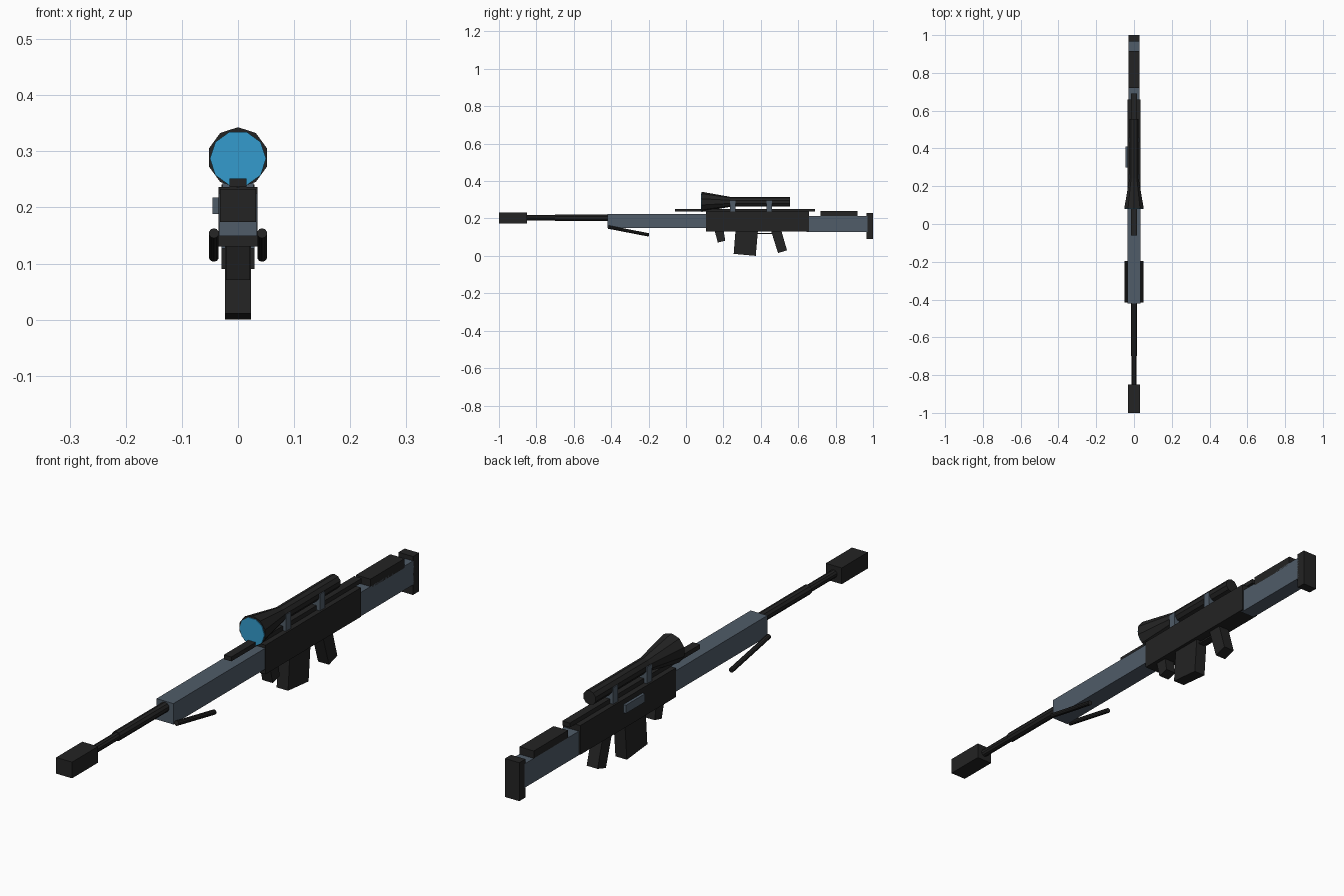
import bpy, bmesh, math
from mathutils import Vector

cube = bpy.data.objects.get("Cube")
if cube:
    bpy.data.objects.remove(cube, do_unlink=True)


def material(name, rgb):
    m = bpy.data.materials.new(name)
    m.use_nodes = True
    m.diffuse_color = (*rgb, 1)
    m.node_tree.nodes["Principled BSDF"].inputs["Base Color"].default_value = (*rgb, 1)
    return m


BLACK = material("matte black", (0.017, 0.017, 0.017))
SLATE = material("slate grey", (0.08, 0.107, 0.14))
BLUE = material("lens blue", (0.034, 0.33, 0.61))


def finish(name, bm, mat):
    bmesh.ops.recalc_face_normals(bm, faces=bm.faces)
    mesh = bpy.data.meshes.new(name)
    bm.to_mesh(mesh)
    bm.free()
    mesh.materials.append(mat)
    obj = bpy.data.objects.new(name, mesh)
    bpy.context.collection.objects.link(obj)
    return obj


def prism(name, outline, x0, x1, mat):
    """Extrude a side outline of (y, z) points from x0 to x1."""
    bm = bmesh.new()
    face = bm.faces.new([bm.verts.new((x0, y, z)) for y, z in outline])
    new = bmesh.ops.extrude_face_region(bm, geom=[face])["geom"]
    for v in new:
        if isinstance(v, bmesh.types.BMVert):
            v.co.x = x1
    return finish(name, bm, mat)


def box(name, half, y0, y1, z0, z1, mat):
    return prism(name, [(y0, z0), (y1, z0), (y1, z1), (y0, z1)], -half, half, mat)


def tube(name, start, end, r0, r1, mat, sides=10, turn=0.0):
    """Cylinder or cone between two points, with a corner at the top."""
    start, end = Vector(start), Vector(end)
    axis = (end - start).normalized()
    side = Vector((1, 0, 0))
    up = side.cross(axis)
    bm = bmesh.new()
    rings = []
    for p, r in ((start, r0), (end, r1)):
        angles = [math.tau * i / sides + turn for i in range(sides)]
        rings.append([bm.verts.new(p + r * (side * math.sin(a) + up * math.cos(a))) for a in angles])
    for i in range(sides):
        j = (i + 1) % sides
        bm.faces.new((rings[0][i], rings[0][j], rings[1][j], rings[1][i]))
    for ring in rings:
        bm.faces.new(ring)
    return finish(name, bm, mat)


# Barrel and muzzle
box("muzzle_brake", 0.032, -1.0, -0.85, 0.174, 0.233, BLACK)
tube("barrel", (0, -0.86, 0.204), (0, -0.41, 0.204), 0.014, 0.014, BLACK)
tube("barrel_sleeve", (0, -0.7, 0.204), (0, -0.41, 0.204), 0.018, 0.018, BLACK)

# Main body
box("handguard", 0.034, -0.42, 0.12, 0.149, 0.225, SLATE)
box("receiver", 0.035, 0.108, 0.658, 0.13, 0.236, BLACK)
box("top_rail", 0.015, -0.06, 0.69, 0.236, 0.252, BLACK)
prism("ejection_port", [(0.3, 0.188), (0.41, 0.188), (0.41, 0.218), (0.3, 0.218)], -0.045, -0.03, SLATE)

# Stock
box("stock", 0.029, 0.645, 0.97, 0.127, 0.214, SLATE)
box("cheek_rest", 0.029, 0.72, 0.917, 0.207, 0.241, BLACK)
box("butt_pad", 0.029, 0.965, 1.0, 0.09, 0.23, BLACK)

# Scope
tube("scope_tube", (0, 0.22, 0.289), (0, 0.555, 0.289), 0.026, 0.026, BLACK)
tube("scope_bell", (0, 0.083, 0.289), (0, 0.24, 0.289), 0.054, 0.026, BLACK)
tube("scope_lens", (0, 0.08, 0.287), (0, 0.085, 0.287), 0.05, 0.05, BLUE, turn=math.pi / 10)
for name, y in (("front", 0.25), ("rear", 0.445)):
    box(name + "_scope_mount", 0.028, y - 0.014, y + 0.014, 0.235, 0.296, SLATE)

# Parts below the receiver
prism("magazine", [(0.265, 0.14), (0.385, 0.14), (0.373, 0.0), (0.255, 0.011)], -0.023, 0.023, BLACK)
prism("front_grip", [(0.152, 0.14), (0.2, 0.14), (0.21, 0.081), (0.17, 0.071)], -0.021, 0.021, BLACK)
prism("pistol_grip", [(0.453, 0.14), (0.508, 0.14), (0.54, 0.03), (0.492, 0.015)], -0.022, 0.022, BLACK)
box("trigger_guard", 0.012, 0.38, 0.465, 0.116, 0.122, BLACK)

# Folded bipod
for name, x in (("left", 0.043), ("right", -0.043)):
    tube(name + "_bipod_leg", (x, -0.415, 0.154), (x, -0.198, 0.112), 0.009, 0.009, BLACK)
